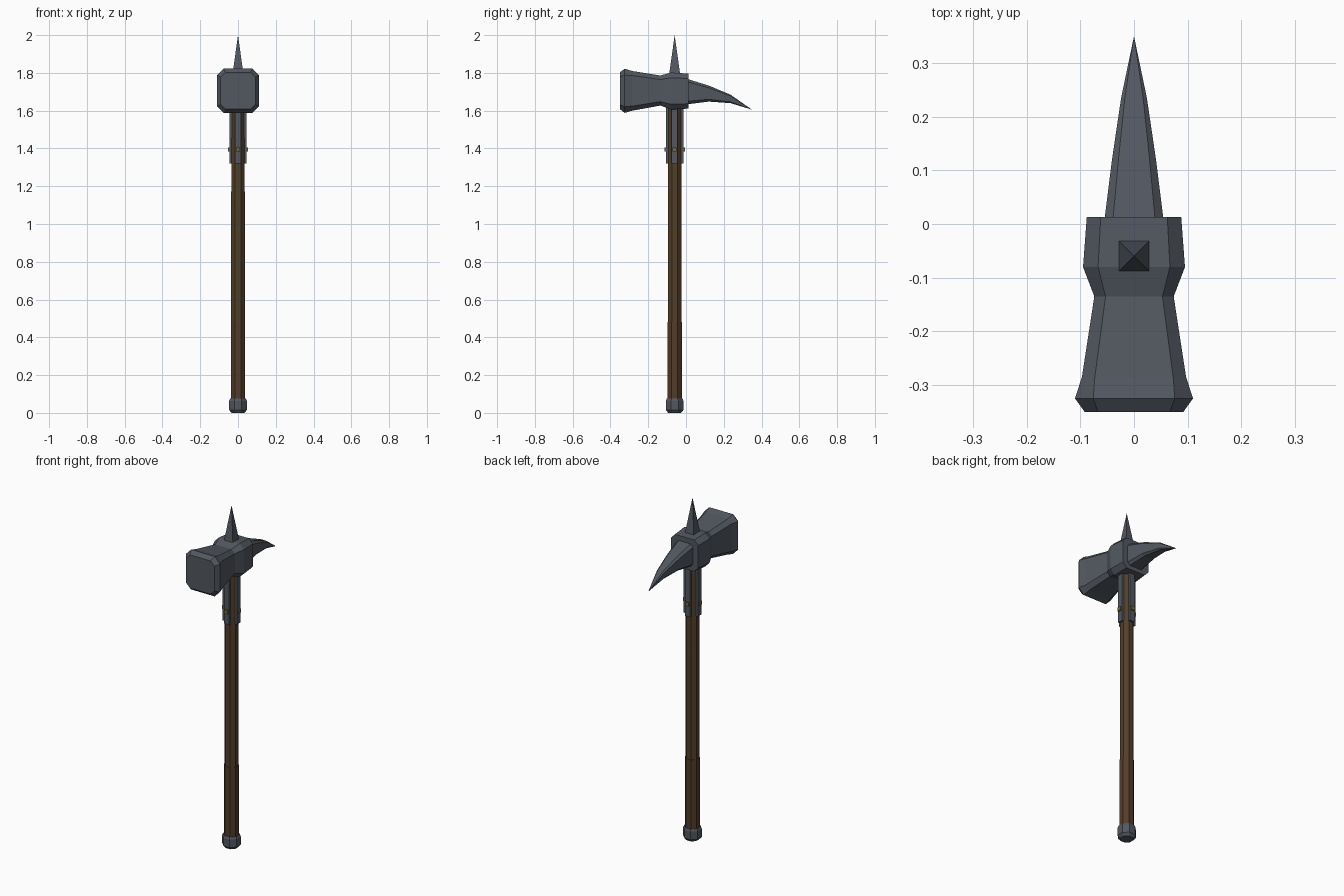
import bpy, bmesh, math
from mathutils import Vector

if "Cube" in bpy.data.objects:
    bpy.data.objects.remove(bpy.data.objects["Cube"])

AXIS_Y = -0.06  # the shaft stands a little forward of centre


def material(name, rgb):
    m = bpy.data.materials.new(name)
    m.use_nodes = True
    color = (*rgb, 1)
    m.diffuse_color = color
    m.node_tree.nodes["Principled BSDF"].inputs["Base Color"].default_value = color
    return m


steel = material("dark steel", (0.085, 0.097, 0.118))
wood = material("brown wood", (0.085, 0.05, 0.022))
grip_wood = material("worn grip wood", (0.085, 0.046, 0.022))
brass = material("brass", (0.2, 0.14, 0.03))


def loft(name, rings, mat):
    """Skin a list of equal-length point rings and cap both ends."""
    bm = bmesh.new()
    loops = [[bm.verts.new(p) for p in ring] for ring in rings]
    n = len(loops[0])
    for a, b in zip(loops, loops[1:]):
        for i in range(n):
            j = (i + 1) % n
            bm.faces.new((a[i], a[j], b[j], b[i]))
    bm.faces.new(loops[0])
    bm.faces.new(loops[-1])
    bmesh.ops.remove_doubles(bm, verts=bm.verts, dist=0.0001)
    bmesh.ops.recalc_face_normals(bm, faces=bm.faces)
    mesh = bpy.data.meshes.new(name)
    bm.to_mesh(mesh)
    bm.free()
    mesh.materials.append(mat)
    obj = bpy.data.objects.new(name, mesh)
    bpy.context.collection.objects.link(obj)
    return obj


def chamfered(y, w, bottom, top, c):
    """Rectangle with cut corners, facing along y."""
    quarter = [(w, top - c), (w - c, top), (c - w, top), (-w, top - c),
               (-w, bottom + c), (c - w, bottom), (w - c, bottom), (w, bottom + c)]
    return [(x, y, z) for x, z in quarter]


def octagon(z, apothem):
    """Octagon around the shaft with flats facing the main directions."""
    r = apothem / math.cos(math.pi / 8)
    angles = [(i + 0.5) * math.pi / 4 for i in range(8)]
    return [(r * math.cos(a), AXIS_Y + r * math.sin(a), z) for a in angles]


def box(name, center, size, mat, turn=0):
    """Box placed around the shaft, turned about its axis."""
    bm = bmesh.new()
    bmesh.ops.create_cube(bm, size=1)
    for v in bm.verts:
        p = Vector((v.co.x * size[0], v.co.y * size[1], v.co.z * size[2])) + Vector(center)
        c, s = math.cos(turn), math.sin(turn)
        v.co = (p.x * c - p.y * s, p.x * s + p.y * c + AXIS_Y, p.z)
    mesh = bpy.data.meshes.new(name)
    bm.to_mesh(mesh)
    bm.free()
    mesh.materials.append(mat)
    obj = bpy.data.objects.new(name, mesh)
    bpy.context.collection.objects.link(obj)


# Hammer head: striking face, neck and socket block
head = [(-0.35, 0.092, 1.608, 1.803, 0.025), (-0.325, 0.11, 1.588, 1.822, 0.034),
        (-0.285, 0.097, 1.60, 1.81, 0.024), (-0.135, 0.074, 1.627, 1.786, 0.021),
        (-0.08, 0.095, 1.606, 1.802, 0.028), (0.013, 0.088, 1.611, 1.796, 0.026)]
loft("hammer_head", [chamfered(*s) for s in head], steel)

# Curved rear pick, drooping to a point
pick = [(0.0, 0.056, 1.633, 1.77, 0.016), (0.12, 0.041, 1.648, 1.733, 0.012),
        (0.235, 0.024, 1.64, 1.685, 0.007), (0.35, 0, 1.605, 1.605, 0)]
loft("rear_pick", [chamfered(*s) for s in pick], steel)

# Four-sided top spike
def square(z, h):
    return [(x * h, AXIS_Y + y * h, z) for x, y in ((1, 1), (-1, 1), (-1, -1), (1, -1))]


loft("top_spike", [square(1.78, 0.029), square(1.80, 0.028), square(2.0, 0)], steel)

# Wooden shaft with a slightly thicker grip
loft("shaft", [octagon(0.46, 0.036), octagon(1.1, 0.036), octagon(1.65, 0.034)], wood)
loft("grip", [octagon(0.04, 0.038), octagon(0.48, 0.038)], grip_wood)

# Pommel cap
loft("pommel", [octagon(0, 0.034), octagon(0.016, 0.047), octagon(0.063, 0.047),
                octagon(0.075, 0.042)], steel)

# Four steel straps below the head, each with a brass rivet
for i, side in enumerate(("left", "back", "right", "front")):
    turn = i * math.pi / 2
    box(side + "_strap", (0.038, 0, 1.47), (0.016, 0.032, 0.30), steel, turn)
    box(side + "_rivet", (0.048, 0, 1.395), (0.012, 0.022, 0.022), brass, turn)
